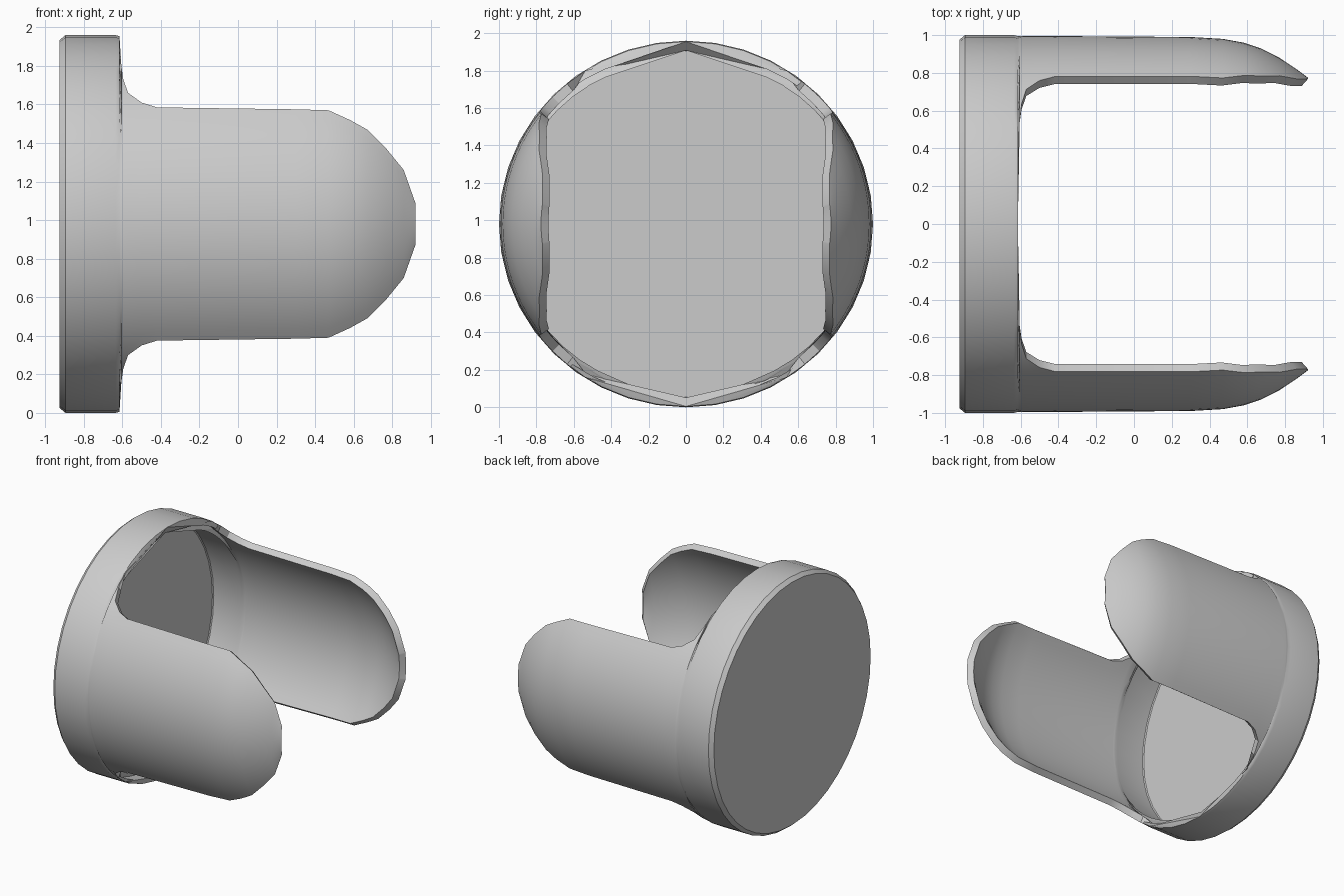
import bpy
import bmesh
import math

cube = bpy.data.objects.get("Cube")
if cube:
    bpy.data.objects.remove(cube, do_unlink=True)

CENTRE = 0.98    # height of the horizontal axis
SQUASH = 0.98    # slight flattening of the round section
STEPS = 20       # divisions of half the round section

grey = bpy.data.materials.new("plain_grey")
grey.use_nodes = True
grey.diffuse_color = (0.6, 0.6, 0.6, 1)
grey.node_tree.nodes["Principled BSDF"].inputs["Base Color"].default_value = (0.6, 0.6, 0.6, 1)


def make_object(name, bm):
    mesh = bpy.data.meshes.new(name)
    bm.to_mesh(mesh)
    bm.free()
    mesh.materials.append(grey)
    obj = bpy.data.objects.new(name, mesh)
    bpy.context.collection.objects.link(obj)
    bpy.ops.object.select_all(action='DESELECT')
    obj.select_set(True)
    bpy.context.view_layer.objects.active = obj
    return obj


# Thin round end plate, turned about the x axis
profile = [(-0.925, 0), (-0.925, 0.975), (-0.885, 0.96), (-0.885, 0)]
bm = bmesh.new()
points = [bm.verts.new((x, r, 0)) for x, r in profile]
edges = [bm.edges.new(pair) for pair in zip(points, points[1:])]
bmesh.ops.spin(bm, geom=points + edges, axis=(1, 0, 0), cent=(0, 0, 0),
               angle=math.tau, steps=2 * STEPS)
bmesh.ops.remove_doubles(bm, verts=bm.verts, dist=0.001)
for v in bm.verts:
    v.co.z = CENTRE + SQUASH * v.co.z
bmesh.ops.recalc_face_normals(bm, faces=bm.faces)
make_object("end_plate", bm)
bpy.ops.object.shade_smooth_by_angle(angle=math.radians(30))

# Half of the ring running on into a rounded tab:
# x position, radius and half height of each section
FULL = SQUASH
sections = [(-0.925, 0.975, FULL), (-0.895, 1, FULL), (-0.635, 1, FULL), (-0.615, 0.995, FULL),
            (-0.605, 0.995, 0.82), (-0.595, 0.995, 0.75), (-0.57, 0.995, 0.68),
            (-0.5, 0.995, 0.63), (-0.42, 0.995, 0.605), (0.3, 0.99, 0.595),
            (0.47, 0.98, 0.59), (0.58, 0.96, 0.54), (0.67, 0.93, 0.49),
            (0.77, 0.88, 0.39), (0.86, 0.82, 0.28), (0.92, 0.775, 0.11)]
bm = bmesh.new()
rows = []
for x, r, half in sections:
    reach = math.asin(min(1, half / (r * SQUASH)))
    angles = [reach * (2 * j / STEPS - 1) for j in range(STEPS + 1)]
    if half == FULL:
        angles = [math.pi * (j / STEPS - 0.5) for j in range(STEPS + 1)]
    rows.append([bm.verts.new((x, r * math.cos(a), CENTRE + SQUASH * r * math.sin(a)))
                 for a in angles])
for low, high in zip(rows, rows[1:]):
    for j in range(STEPS):
        bm.faces.new((low[j], low[j + 1], high[j + 1], high[j]))
make_object("ring_and_tabs", bm)

# Mirror to the other side and give the wall its thickness
wall = bpy.context.object
mirror = wall.modifiers.new("mirror", 'MIRROR')
mirror.use_axis = (False, True, False)
shell = wall.modifiers.new("thickness", 'SOLIDIFY')
shell.thickness = 0.05
shell.offset = -1
for name in ("mirror", "thickness"):
    bpy.ops.object.modifier_apply(modifier=name)
bpy.ops.object.shade_smooth_by_angle(angle=math.radians(30))
